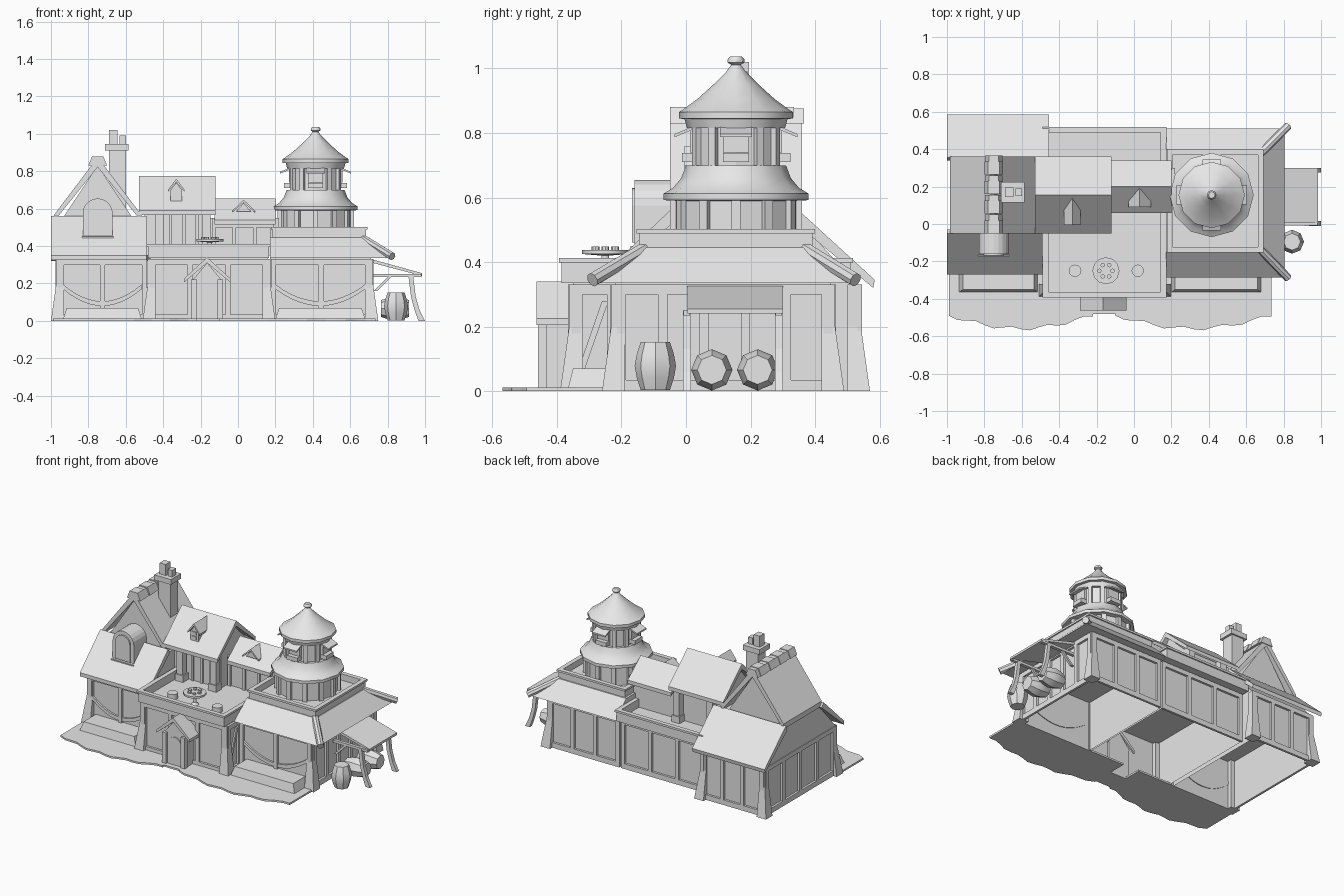
import bpy, bmesh, math
from mathutils import Vector, Matrix

cube = bpy.data.objects.get("Cube")
if cube:
    bpy.data.objects.remove(cube, do_unlink=True)

grey = bpy.data.materials.new("plain_grey")
grey.use_nodes = True
COLOUR = (0.8, 0.8, 0.8, 1)
grey.diffuse_color = COLOUR
grey.node_tree.nodes["Principled BSDF"].inputs["Base Color"].default_value = COLOUR


def finish(name, bm, smooth=False):
    bmesh.ops.recalc_face_normals(bm, faces=bm.faces)
    mesh = bpy.data.meshes.new(name)
    bm.to_mesh(mesh)
    bm.free()
    mesh.materials.append(grey)
    ob = bpy.data.objects.new(name, mesh)
    bpy.context.collection.objects.link(ob)
    if smooth:
        bpy.ops.object.select_all(action='DESELECT')
        ob.select_set(True)
        bpy.context.view_layer.objects.active = ob
        bpy.ops.object.shade_smooth_by_angle(angle=math.radians(40))
    return ob


def box(name, x, y, z, open_base=False):
    bm = bmesh.new()
    bmesh.ops.create_cube(bm, size=1)
    for v in bm.verts:
        v.co = [r[0] if c < 0 else r[1] for c, r in zip(v.co, (x, y, z))]
    if open_base:
        low = [f for f in bm.faces if all(v.co.z < z[0] + 0.001 for v in f.verts)]
        bmesh.ops.delete(bm, geom=low, context='FACES_ONLY')
    return finish(name, bm)


def prism(name, pts, axis, a, b):
    """Extrude a 2D outline along an axis; pts use the two other axes in order."""
    def at(p, d):
        c = list(p)
        c.insert("xyz".index(axis), d)
        return c
    bm = bmesh.new()
    face = bm.faces.new([bm.verts.new(at(p, a)) for p in pts])
    new = bmesh.ops.extrude_face_region(bm, geom=[face])["geom"]
    for v in new:
        if isinstance(v, bmesh.types.BMVert):
            v.co["xyz".index(axis)] = b
    return finish(name, bm)


def frustum(name, low, z0, high, z1):
    """Rectangles given as (x0, x1, y0, y1)."""
    bm = bmesh.new()
    for r, z in ((low, z0), (high, z1)):
        for x in r[:2]:
            for y in r[2:]:
                bm.verts.new((x, y, z))
    bmesh.ops.convex_hull(bm, input=bm.verts)
    bmesh.ops.dissolve_limit(bm, angle_limit=0.01, verts=bm.verts, edges=bm.edges)
    return finish(name, bm)


def lathe(name, profile, n, loc, direction=(0, 0, 1), smooth=True):
    bm = bmesh.new()
    rings = [[bm.verts.new((r * math.cos(i * math.tau / n), r * math.sin(i * math.tau / n), z))
              for i in range(n)] for r, z in profile]
    for a, b in zip(rings, rings[1:]):
        for i in range(n):
            bm.faces.new((a[i], a[(i + 1) % n], b[(i + 1) % n], b[i]))
    bm.faces.new(rings[0])
    bm.faces.new(rings[-1])
    rot = Vector(direction).to_track_quat('Z', 'Y').to_matrix().to_4x4()
    bm.transform(Matrix.Translation(loc) @ rot)
    return finish(name, bm, smooth)


def pole(name, a, b, r, n=8):
    d = Vector(b) - Vector(a)
    return lathe(name, [(r, 0), (r, d.length)], n, a, d)


def gable(name, axis, mid, half, eave, ridge, a, b, t=0.025):
    """Two sloping roof slabs meeting at a ridge."""
    pts = [(mid - half, eave), (mid, ridge), (mid + half, eave),
           (mid + half, eave - t), (mid, ridge - 1.5 * t), (mid - half, eave - t)]
    return prism(name, pts, axis, a, b)


def timbers(name, axis, wall, out, a, b, count, top=0.33):
    """Posts, sill and top rail standing proud of a wall."""
    d = sorted((wall, wall + out))
    spans = [((a, b), (0, 0.035)), ((a, b), (top - 0.03, top))]
    for i in range(count):
        c = a + (b - a) * i / (count - 1)
        spans.append(((c - 0.014, c + 0.014), (0, top)))
    for along, z in spans:
        box(name, *((along, d) if axis == 'x' else (d, along)), z)


def corner(x, y, sx, sy, top=0.33):
    def rect(o, w):
        return (*sorted((x + sx * o, x - sx * w)), *sorted((y + sy * o, y - sy * w)))
    frustum("flared_corner_post", rect(0.04, 0.03), 0, rect(0.012, 0.03), 0.2)
    box("corner_post_top", rect(0.012, 0.03)[:2], rect(0.012, 0.03)[2:], (0.2, top))


def parapet(name, x, y, z, w=0.022):
    box(name + "_floor", x, y, (z[0], z[0] + 0.02))
    for k, o, low in ((0, 0, z[0]), (1, 0.008, z[1] - 0.014)):
        zz = (low, z[1])
        for e, s in zip(x, (1, -1)):
            box(name + "_rail", sorted((e - s * o, e + s * w)), (y[0] - o, y[1] + o), zz)
        for e, s in zip(y, (1, -1)):
            box(name + "_rail", (x[0] - o, x[1] + o), sorted((e - s * o, e + s * w)), zz)


# Ground storey walls
box("left_wall", (-0.96, -0.5), (-0.22, 0.53), (0, 0.34), True)
box("middle_wall", (-0.47, 0.16), (-0.35, 0.45), (0, 0.34), True)
box("right_wall", (0.17, 0.71), (-0.22, 0.45), (0, 0.34), True)
timbers("left_front_timber", 'x', -0.22, -0.015, -0.95, -0.5, 3)
timbers("left_back_timber", 'x', 0.53, 0.015, -0.95, -0.5, 4)
timbers("left_side_timber", 'y', -0.96, -0.015, -0.2, 0.52, 5)
timbers("middle_front_timber", 'x', -0.35, -0.015, -0.46, 0.15, 4)
timbers("middle_back_timber", 'x', 0.45, 0.015, -0.46, 0.15, 4)
timbers("middle_side_timber", 'y', 0.16, 0.015, -0.34, -0.23, 2)
timbers("middle_side_timber", 'y', -0.47, -0.015, -0.34, -0.23, 2)
timbers("right_front_timber", 'x', -0.22, -0.015, 0.19, 0.7, 3)
timbers("right_back_timber", 'x', 0.45, 0.015, 0.19, 0.7, 4)
timbers("right_side_timber", 'y', 0.71, 0.015, -0.2, 0.44, 6)
for x, y, sx, sy in ((-0.96, -0.22, -1, -1), (-0.96, 0.53, -1, 1), (-0.5, 0.53, 1, 1),
                     (0.71, -0.22, 1, -1), (0.71, 0.45, 1, 1),
                     (-0.47, -0.35, -1, -1), (0.16, -0.35, 1, -1)):
    corner(x, y, sx, sy)
prism("side_brace", [(-0.34, 0.05), (-0.32, 0.05), (-0.24, 0.28), (-0.26, 0.28)], 'x', 0.16, 0.17)

# Curved braces and plinths on the two front walls, wavy paving
for mid, half in ((-0.725, 0.21), (0.44, 0.24)):
    for s in (-1, 1):
        arc = [(mid + s * half * t / 6, 0.08 + 0.09 * (t / 6) ** 2) for t in range(7)]
        prism("curved_brace", arc + [(x, z + 0.025) for x, z in reversed(arc)], 'y', -0.232, -0.215)
    frustum("front_plinth", (mid - half, mid + half, -0.365, -0.22), 0.01,
            (mid - half + 0.02, mid + half - 0.02, -0.35, -0.22), 0.07)
for a, b in ((-0.99, -0.22), (-0.1, 0.735)):
    edge = [(a + (b - a) * t / 16, -0.49 - 0.07 * math.sin(math.pi * t / 16)
             - 0.01 * math.sin(t * 1.6)) for t in range(17)]
    prism("paving", [(b, -0.22), (a, -0.22)] + edge, 'z', 0, 0.012)

# Left house: lower roof, gabled upper storey, ridge caps
prism("left_attic", [(-0.22, 0.33), (-0.04, 0.53), (0.35, 0.53), (0.53, 0.33)], 'x', -0.97, -0.5)
prism("front_lower_roof", [(-0.27, 0.325), (-0.27, 0.35), (-0.05, 0.56), (-0.03, 0.53)], 'x', -1, -0.49)
prism("back_lower_roof", [(0.58, 0.32), (0.585, 0.345), (0.355, 0.555), (0.34, 0.52)], 'x', -1, -0.455)
prism("upper_gable", [(-0.95, 0.53), (-0.75, 0.83), (-0.55, 0.53)], 'y', -0.025, 0.335)
gable("upper_roof", 'y', -0.75, 0.235, 0.565, 0.875, -0.05, 0.36, 0.035)
for i in range(4):
    y = -0.05 + i * 0.105
    for k, (a, b) in enumerate(((y, y + 0.07), (y + 0.065, y + 0.1))):
        o = 0.004 if k else 0
        prism("ridge_cap", [(-0.8 + o, 0.83), (-0.78 + o, 0.88 - o), (-0.72 - o, 0.88 - o),
                            (-0.7 - o, 0.83)], 'y', a, b)


def arch(x, half, base, spring):
    return [(x - half, base)] + [(x - half * math.cos(t * math.pi / 10),
            spring + half * math.sin(t * math.pi / 10)) for t in range(11)] + [(x + half, base)]


# Arched dormer
prism("arched_dormer", arch(-0.75, 0.08, 0.43, 0.575), 'y', -0.16, 0)
prism("dormer_window", arch(-0.75, 0.055, 0.46, 0.575), 'y', -0.168, -0.15)
box("dormer_sill", (-0.835, -0.665), (-0.172, -0.1), (0.43, 0.45))

# Chimney
box("chimney_stack", (-0.69, -0.6), (0.13, 0.215), (0.6, 0.92))
box("chimney_cap", (-0.71, -0.585), (0.115, 0.225), (0.91, 0.945))
box("tall_chimney_pot", (-0.69, -0.645), (0.145, 0.195), (0.94, 1.02))
box("short_chimney_pot", (-0.633, -0.6), (0.15, 0.19), (0.94, 0.99))

# Terrace with table and stools
parapet("terrace", (-0.48, 0.165), (-0.385, 0.51), (0.335, 0.412))
lathe("table", [(0.03, 0), (0.012, 0.02), (0.012, 0.07), (0.072, 0.075), (0.072, 0.088)], 12, (-0.15, -0.25, 0.35))
for i in range(6):
    a = i * math.tau / 6
    lathe("table_dish", [(0.012, 0), (0.012, 0.012)], 8,
          (-0.15 + 0.035 * math.cos(a), -0.25 + 0.035 * math.sin(a), 0.436))
for x in (-0.315, 0.02):
    lathe("stool", [(0.033, 0), (0.033, 0.04)], 12, (x, -0.25, 0.35))

# Middle upper houses
box("middle_upper_wall", (-0.5, -0.15), (0.03, 0.3), (0.35, 0.6))
prism("middle_upper_gable", [(0.03, 0.6), (0.155, 0.74), (0.3, 0.6)], 'x', -0.5, -0.15)
gable("middle_upper_roof", 'x', 0.155, 0.205, 0.59, 0.775, -0.53, -0.12)
for x in (-0.42, -0.17):
    for y in (-0.005, 0.325):
        box("porch_column", (x - 0.022, x + 0.022), (y - 0.022, y + 0.022), (0.35, 0.6))
        box("column_foot", (x - 0.03, x + 0.03), (y - 0.03, y + 0.03), (0.35, 0.4))
for x in (-0.36, -0.29, -0.22):
    box("upper_wall_post", (x - 0.008, x + 0.008), (0.02, 0.03), (0.35, 0.6))
box("small_upper_wall", (-0.15, 0.22), (0.1, 0.3), (0.35, 0.55))
prism("small_upper_gable", [(0.1, 0.54), (0.2, 0.63), (0.3, 0.54)], 'x', -0.12, 0.2)
gable("small_upper_roof", 'x', 0.2, 0.14, 0.54, 0.655, -0.125, 0.2)
for x in (-0.13, -0.02, 0.09, 0.18):
    box("small_wall_post", (x - 0.01, x + 0.01), (0.088, 0.1), (0.35, 0.55))
box("small_wall_rail", (-0.14, 0.19), (0.085, 0.1), (0.5, 0.52))
prism("gabled_dormer", [(-0.36, 0.635), (-0.36, 0.7), (-0.33, 0.74), (-0.3, 0.7), (-0.3, 0.635)], 'y', 0.005, 0.13)
gable("gabled_dormer_roof", 'y', -0.33, 0.045, 0.7, 0.76, -0.005, 0.14, 0.012)
for z in (0.65, 0.68):
    box("dormer_pane", (-0.345, -0.315), (-0.001, 0.01), (z, z + 0.022))
gable("triangle_dormer_roof", 'y', 0.03, 0.06, 0.59, 0.648, 0.09, 0.2, 0.01)
prism("triangle_dormer", [(-0.01, 0.585), (0.03, 0.63), (0.07, 0.585)], 'y', 0.1, 0.2)

# Right house: hipped skirt roof, corner poles, deck
frustum("hipped_roof", (0.17, 0.805, -0.285, 0.51), 0.335, (0.17, 0.69, -0.15, 0.4), 0.445)
pole("front_hip_pole", (0.67, -0.13, 0.44), (0.825, -0.29, 0.345), 0.022)
pole("back_hip_pole", (0.67, 0.37, 0.44), (0.825, 0.525, 0.345), 0.022)
parapet("deck", (0.185, 0.685), (-0.145, 0.392), (0.44, 0.503))

# Tower
C = (0.415, 0.155, 0)
lathe("tower_base", [(0.19, 0.45), (0.19, 0.6)], 12, C, smooth=False)
lathe("tower_skirt_roof", [(0.19, 0.59), (0.225, 0.592), (0.225, 0.612), (0.195, 0.63), (0.17, 0.66),
                           (0.155, 0.7), (0.14, 0.7)], 12, C)
lathe("tower_drum", [(0.135, 0.69), (0.135, 0.84)], 12, C, smooth=False)
lathe("tower_collar", [(0.152, 0.815), (0.16, 0.845)], 12, C)
lathe("tower_roof", [(0.15, 0.842), (0.177, 0.845), (0.177, 0.865), (0.165, 0.872), (0.12, 0.905),
                     (0.07, 0.95), (0.03, 0.99), (0.016, 1.01)], 12, C)
lathe("tower_finial", [(0.014, 1), (0.016, 1.012), (0.026, 1.018), (0.026, 1.028), (0.018, 1.037)], 8, C)
for i in range(12):
    turn = Matrix.Translation(C) @ Matrix.Rotation(i * math.tau / 12, 4, 'Z')
    box("base_post", (0.182, 0.205), (-0.014, 0.014), (0.46, 0.595)).matrix_world = turn
    if i % 3:
        box("drum_post", (0.13, 0.15), (-0.012, 0.012), (0.7, 0.82)).matrix_world = turn
    else:
        box("tower_window", (0.125, 0.143), (-0.04, 0.04), (0.74, 0.81)).matrix_world = turn
        box("window_box", (0.125, 0.168), (-0.04, 0.04), (0.71, 0.738)).matrix_world = turn
        prism("window_awning", [(0.13, 0.812), (0.13, 0.822), (0.19, 0.797), (0.19, 0.787)],
              'y', -0.05, 0.05).matrix_world = turn

# Front door porch
box("porch_body", (-0.245, -0.085), (-0.44, -0.34), (0, 0.22))
prism("porch_gable", [(-0.25, 0.21), (-0.165, 0.31), (-0.08, 0.21)], 'y', -0.44, -0.34)
gable("porch_roof", 'y', -0.165, 0.125, 0.225, 0.34, -0.463, -0.34, 0.02)
prism("door", arch(-0.165, 0.05, 0.01, 0.15), 'y', -0.446, -0.43)
for x in (-0.235, -0.095):
    box("porch_post", (x - 0.015, x + 0.015), (-0.458, -0.43), (0, 0.22))
box("doorstep", (-0.26, -0.07), (-0.48, -0.42), (0, 0.012))

# Side lean-to and barrels
prism("lean_to_roof", [(0.72, 0.31), (0.72, 0.328), (0.985, 0.255), (0.985, 0.24)], 'y', 0.005, 0.3)
for y in (0, 0.285):
    prism("curved_post", [(0.91, 0.25), (0.935, 0.25), (0.95, 0.13), (0.97, 0.06), (1, 0), (0.965, 0),
                          (0.943, 0.06), (0.925, 0.13)], 'y', y - 0.01, y + 0.015)
    box("lean_to_beam", (0.72, 0.98), (y - 0.008, y + 0.013), (0.235, 0.252))
    prism("lean_to_brace", [(0.725, 0.16), (0.745, 0.16), (0.82, 0.235), (0.8, 0.235)], 'y', y - 0.006, y + 0.01)
barrel = [(0.045, 0), (0.058, 0.04), (0.064, 0.075), (0.058, 0.11), (0.045, 0.15)]
lathe("standing_barrel", barrel, 8, (0.845, -0.095, 0.003))
for y in (0.08, 0.222):
    lathe("lying_barrel", barrel, 8, (0.765, y, 0.066), (1, 0, 0))
